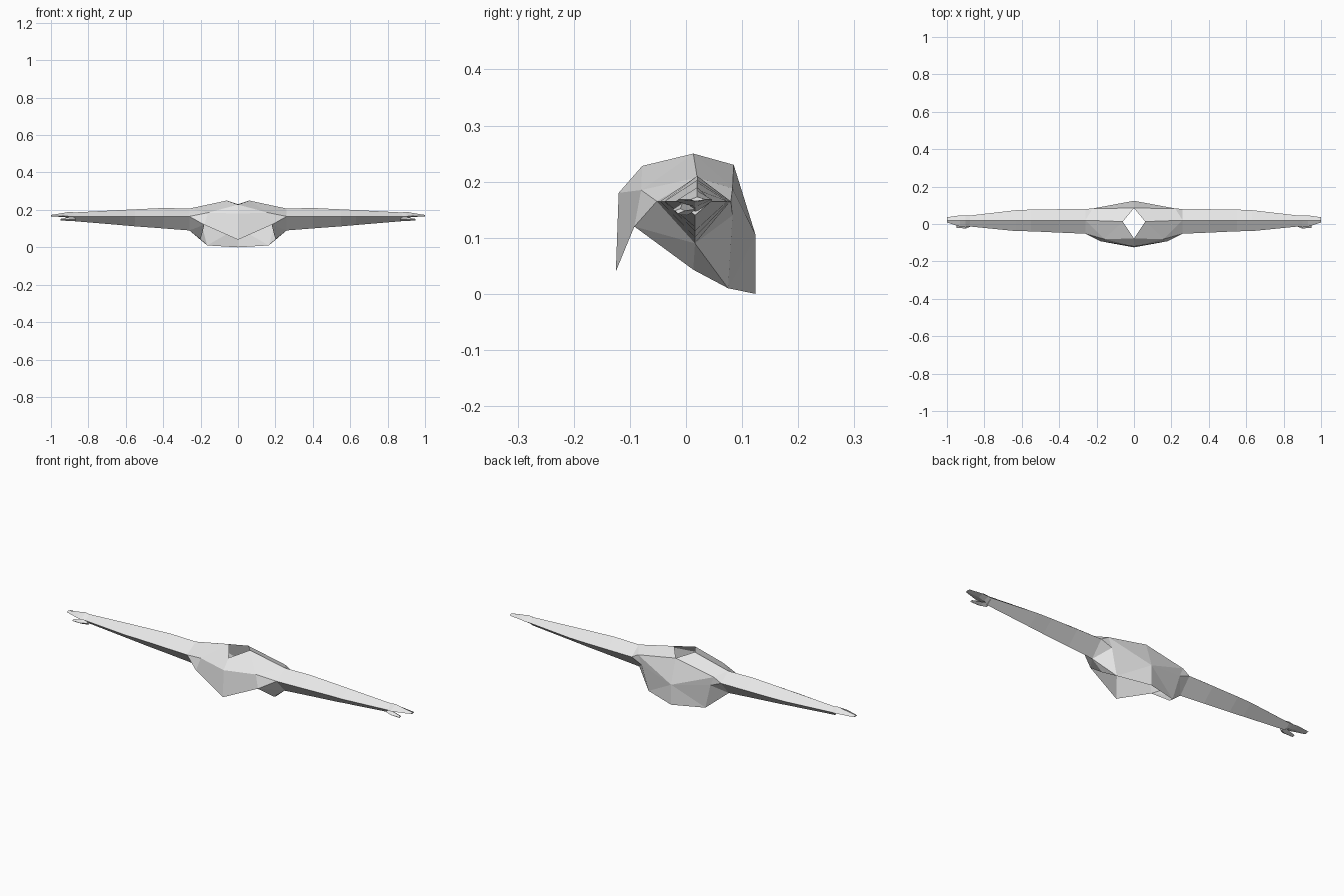
import bpy, bmesh

if "Cube" in bpy.data.objects:
    bpy.data.objects.remove(bpy.data.objects["Cube"])

grey = bpy.data.materials.new("light_grey")
grey.diffuse_color = (0.8, 0.8, 0.8, 1)
grey.use_nodes = True
grey.node_tree.nodes["Principled BSDF"].inputs["Base Color"].default_value = grey.diffuse_color


def make(name, verts, faces):
    """Flat-shaded half part, mirrored across x."""
    mesh = bpy.data.meshes.new(name)
    mesh.from_pydata(verts, [], faces)
    bm = bmesh.new()
    bm.from_mesh(mesh)
    bmesh.ops.recalc_face_normals(bm, faces=bm.faces)
    bm.to_mesh(mesh)
    bm.free()
    mesh.materials.append(grey)
    ob = bpy.data.objects.new(name, mesh)
    bpy.context.collection.objects.link(ob)
    mirror = ob.modifiers.new("mirror", 'MIRROR')
    mirror.use_clip = True
    mirror.merge_threshold = 0.0005
    return ob


def loft(name, rings, cap_start=True):
    """Skin equal-sized rings of points and close the ends."""
    n = len(rings[0])
    verts = [p for r in rings for p in r]
    faces = []
    for i in range(len(rings) - 1):
        for j in range(n):
            k = (j + 1) % n
            faces.append((i * n + j, i * n + k, (i + 1) * n + k, (i + 1) * n + j))
    if cap_start:
        faces.append(tuple(range(n)))
    faces.append(tuple(range(len(verts) - n, len(verts))))
    return make(name, verts, faces)


def diamond(x, top, front, bottom, back, mid=0.165, ridge=0.02):
    return [(x, ridge, top), (x, front, mid), (x, ridge - 0.004, bottom), (x, back, mid)]


# Open chest shell: neck opening above, hem and hollow interior below
P = {
    "neck_front": (0, -0.078, 0.228), "neck_side": (0.06, 0.013, 0.25),
    "neck_back": (0, 0.085, 0.23), "chest": (0, -0.12, 0.18),
    "hem_front": (0, -0.125, 0.04), "chest_side": (0.16, -0.08, 0.185),
    "pit_front": (0.18, -0.092, 0.12), "blade": (0.22, 0.083, 0.188),
    "back_side": (0.20, 0.083, 0.14), "hem_back_side": (0.165, 0.075, 0.01),
    "hem_back": (0, 0.124, 0), "back": (0, 0.124, 0.105),
    "hem_side": (0.20, 0.013, 0.043),
    "arm_top": (0.26, 0.02, 0.207), "arm_front": (0.26, -0.052, 0.165),
    "arm_low": (0.26, 0.016, 0.09), "arm_back": (0.26, 0.08, 0.165),
}
F = [
    "neck_front chest chest_side", "chest hem_front pit_front chest_side",
    "neck_front chest_side neck_side", "neck_side chest_side arm_top",
    "chest_side arm_front arm_top", "chest_side pit_front arm_front",
    "pit_front arm_low arm_front", "pit_front hem_side arm_low",
    "hem_side hem_back_side arm_low", "hem_back_side back_side arm_low",
    "arm_low back_side arm_back", "back_side blade arm_back",
    "blade arm_top arm_back", "neck_side arm_top blade",
    "neck_side blade neck_back", "neck_back blade back",
    "blade back_side back", "back_side hem_back_side back",
    "hem_back_side hem_back back",
]
keys = list(P)
make("chest", list(P.values()), [tuple(keys.index(k) for k in f.split()) for f in F])

# Tapering diamond-section arm, with bands at the elbow and wrist
loft("arm", [
    diamond(0.26, 0.207, -0.052, 0.09, 0.08),
    diamond(0.40, 0.210, -0.046, 0.101, 0.079),
    diamond(0.55, 0.203, -0.039, 0.112, 0.077),
    diamond(0.63, 0.199, -0.038, 0.119, 0.074),
    diamond(0.88, 0.186, -0.013, 0.140, 0.045),
], cap_start=False)

# Flat hand with fingers held together
loft("hand", [
    diamond(0.875, 0.186, -0.012, 0.145, 0.045),
    diamond(0.90, 0.190, -0.018, 0.155, 0.046),
    diamond(0.93, 0.184, -0.014, 0.162, 0.046, 0.168),
    diamond(1.0, 0.173, 0.008, 0.165, 0.036, 0.168),
])

# Thumb below the hand
loft("thumb", [
    diamond(0.87, 0.165, -0.012, 0.140, 0.025, 0.152, 0.006),
    diamond(0.90, 0.162, -0.024, 0.141, 0.012, 0.150, -0.006),
    diamond(0.95, 0.152, -0.020, 0.143, -0.002, 0.148, -0.010),
])
